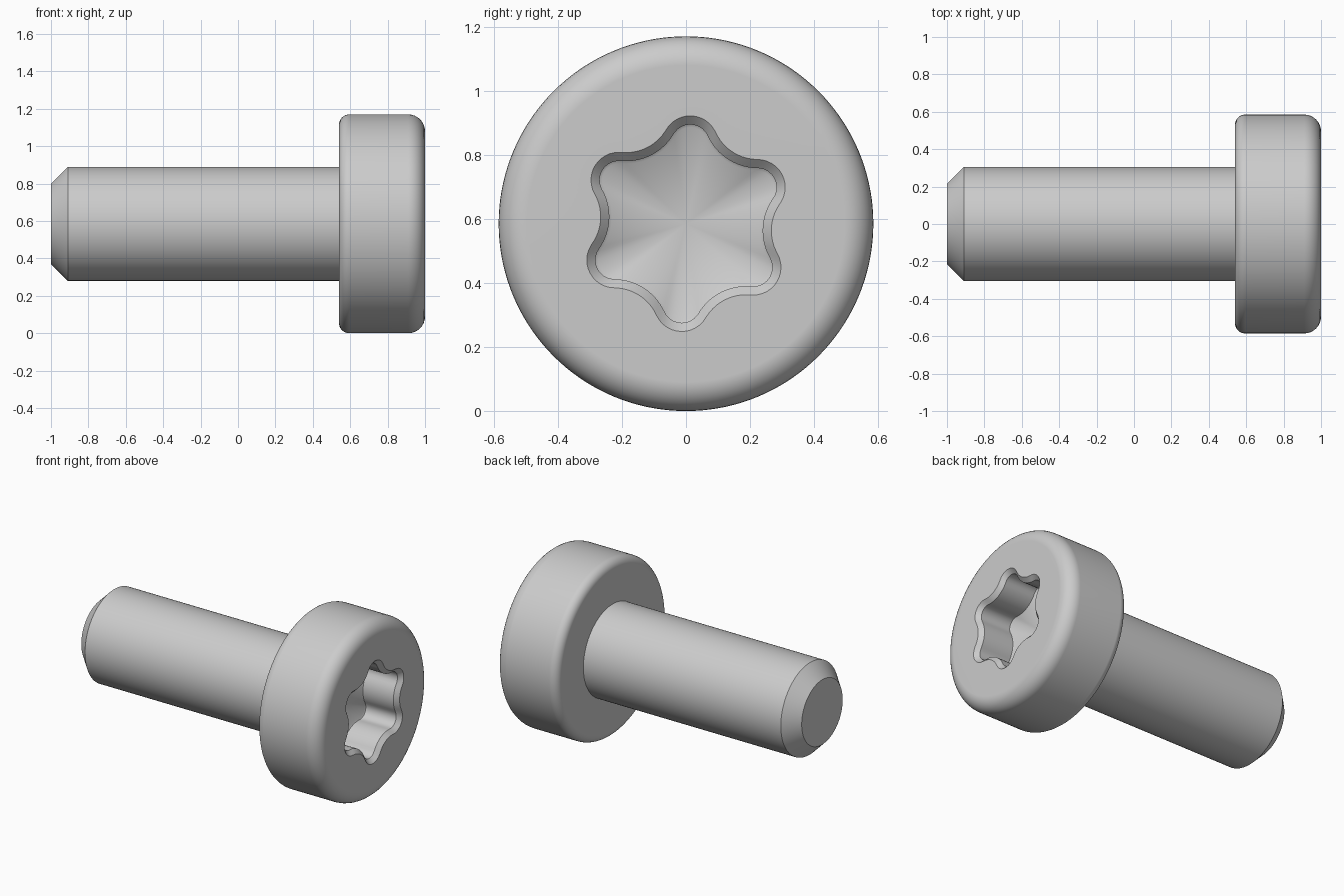
import bpy
import bmesh
from math import sin, cos, pi, radians, sqrt

if "Cube" in bpy.data.objects:
    bpy.data.objects.remove(bpy.data.objects["Cube"], do_unlink=True)

SIDES = 144
HEAD_R, SHAFT_R = 0.585, 0.305
HEAD_BACK, HEAD_FRONT = 0.54, 1.0
ANGLES = [2 * pi * i / SIDES for i in range(SIDES)]

steel = bpy.data.materials.new("grey_steel")
steel.use_nodes = True
steel.diffuse_color = (0.6, 0.6, 0.6, 1)
steel.node_tree.nodes["Principled BSDF"].inputs["Base Color"].default_value = (0.6, 0.6, 0.6, 1)


def circle(x, r):
    return x, [r] * SIDES


def fillet(x, r, radius, start, steps=8):
    """Rings of a quarter round about the centre (x, r)."""
    return [circle(x + radius * cos(a), r + radius * sin(a))
            for a in (radians(start - 90 * i / steps) for i in range(steps + 1))]


def six_lobe(x, grow):
    """Six-lobed outline of tangent arcs, offset outward by grow."""
    lobe_c, lobe_r = 0.25, 0.06 + grow
    valley_c, valley_r = 0.413, 0.173 - grow
    # angle at which the lobe arc meets the valley arc
    share = lobe_r / (lobe_r + valley_r)
    px = lobe_c + share * (valley_c * cos(pi / 6) - lobe_c)
    py = share * valley_c * sin(pi / 6)
    radii = []
    for t in ANGLES:
        a = abs((t - radians(87) + pi / 6) % (pi / 3) - pi / 6)
        if py * cos(a) > px * sin(a):
            radii.append(lobe_c * cos(a) + sqrt(lobe_r ** 2 - (lobe_c * sin(a)) ** 2))
        else:
            b = pi / 6 - a
            radii.append(valley_c * cos(b) - sqrt(valley_r ** 2 - (valley_c * sin(b)) ** 2))
    return x, radii


def loft(name, rings, start_cap=False, apex=None):
    """Skin rings along x, optionally closing the first ring or ending in a point."""
    bm = bmesh.new()
    loops = [[bm.verts.new((x, r * cos(t), HEAD_R + r * sin(t)))
              for r, t in zip(radii, ANGLES)] for x, radii in rings]
    for a, b in zip(loops, loops[1:]):
        for i in range(SIDES):
            j = (i + 1) % SIDES
            bm.faces.new((a[i], a[j], b[j], b[i]))
    if start_cap:
        bm.faces.new(loops[0][::-1])
    if apex is not None:
        tip = bm.verts.new((apex, 0, HEAD_R))
        for i in range(SIDES):
            bm.faces.new((loops[-1][i], loops[-1][(i + 1) % SIDES], tip))
    mesh = bpy.data.meshes.new(name)
    bm.to_mesh(mesh)
    bm.free()
    mesh.materials.append(steel)
    obj = bpy.data.objects.new(name, mesh)
    bpy.context.collection.objects.link(obj)
    bpy.ops.object.select_all(action="DESELECT")
    obj.select_set(True)
    bpy.context.view_layer.objects.active = obj
    bpy.ops.object.shade_smooth_by_angle(angle=radians(30))
    # keep the flat faces flat beside the rounded edges
    weighted = obj.modifiers.new("flat_faces", "WEIGHTED_NORMAL")
    weighted.keep_sharp = True
    return obj


# Shaft with chamfered tip
loft("shaft", [circle(-1, 0.215), circle(-0.91, SHAFT_R), circle(HEAD_BACK, SHAFT_R)],
     start_cap=True)

# Head: underside, rounded rims, front face, then the driver socket
BACK_ROUND, FRONT_ROUND = 0.055, 0.09
head = [circle(HEAD_BACK, SHAFT_R)]
head += fillet(HEAD_BACK + BACK_ROUND, HEAD_R - BACK_ROUND, BACK_ROUND, 180)
head += fillet(HEAD_FRONT - FRONT_ROUND, HEAD_R - FRONT_ROUND, FRONT_ROUND, 90)
head += [six_lobe(HEAD_FRONT, 0.027), six_lobe(HEAD_FRONT - 0.027, 0),
         six_lobe(0.75, 0), six_lobe(0.745, -0.008)]
loft("head", head, apex=0.66)
